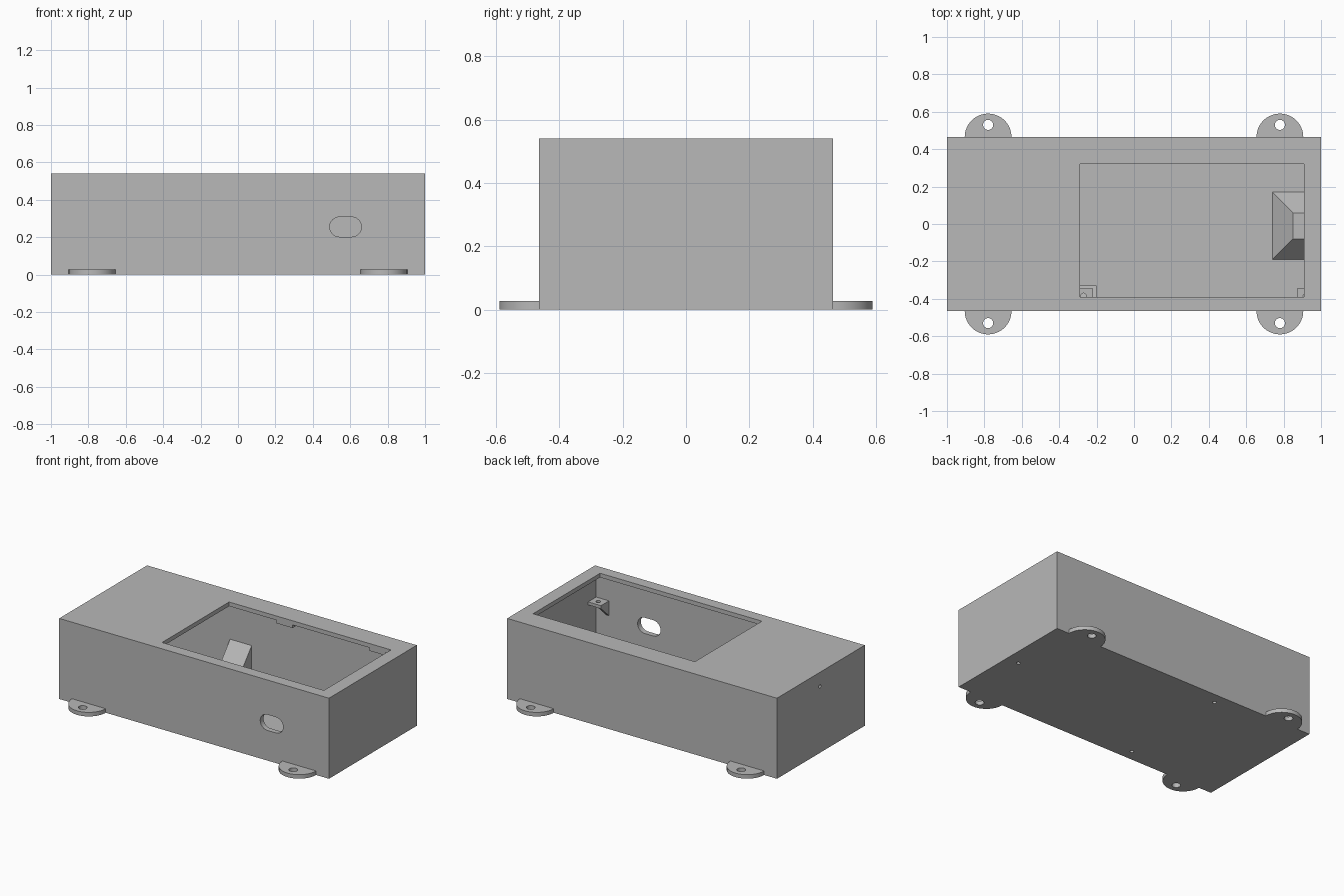
import bpy, bmesh
from math import pi, sin, cos
from mathutils import Matrix

if "Cube" in bpy.data.objects:
    bpy.data.objects.remove(bpy.data.objects["Cube"])

GREY = bpy.data.materials.new("plain_grey")
GREY.use_nodes = True
GREY.diffuse_color = (0.48, 0.48, 0.48, 1)
GREY.node_tree.nodes["Principled BSDF"].inputs["Base Color"].default_value = (0.48, 0.48, 0.48, 1)


def finish(name, bm):
    bmesh.ops.recalc_face_normals(bm, faces=bm.faces)
    mesh = bpy.data.meshes.new(name)
    bm.to_mesh(mesh)
    bm.free()
    mesh.materials.append(GREY)
    ob = bpy.data.objects.new(name, mesh)
    bpy.context.collection.objects.link(ob)
    return ob


def extrude(name, points, depth):
    """Extrude a planar polygon of 3D points along a vector."""
    bm = bmesh.new()
    face = bm.faces.new([bm.verts.new(p) for p in points])
    ext = bmesh.ops.extrude_face_region(bm, geom=[face])
    moved = [g for g in ext["geom"] if isinstance(g, bmesh.types.BMVert)]
    bmesh.ops.translate(bm, verts=moved, vec=depth)
    return finish(name, bm)


def box(name, x0, x1, y0, y1, z0, z1):
    return extrude(name, [(x0, y0, z0), (x1, y0, z0), (x1, y1, z0), (x0, y1, z0)], (0, 0, z1 - z0))


def rod(name, center, radius, length, axis="Z"):
    bm = bmesh.new()
    bmesh.ops.create_cone(bm, cap_ends=True, segments=24, radius1=radius, radius2=radius, depth=length)
    turn = Matrix.Rotation(pi / 2, 4, "Y") if axis == "X" else Matrix()
    bmesh.ops.transform(bm, matrix=Matrix.Translation(center) @ turn, verts=bm.verts)
    return finish(name, bm)


def cut(target, cutter):
    cutter.hide_render = True
    mod = target.modifiers.new("cut", "BOOLEAN")
    mod.operation, mod.solver, mod.object = "DIFFERENCE", "EXACT", cutter
    bpy.context.view_layer.objects.active = target
    bpy.ops.object.modifier_apply(modifier=mod.name)
    bpy.data.objects.remove(cutter)


def smooth(ob):
    bpy.ops.object.select_all(action="DESELECT")
    ob.select_set(True)
    bpy.context.view_layer.objects.active = ob
    bpy.ops.object.shade_smooth_by_angle(angle=0.5)


# Hollow case with a window in the top
FLOOR, CEILING, HEIGHT = 0.027, 0.512, 0.54
HALF_Y, IN_X, IN_Y = 0.465, 0.967, 0.43
case = box("case", -1, 1, -HALF_Y, HALF_Y, 0, HEIGHT)
cut(case, box("cavity", -IN_X, IN_X, -IN_Y, IN_Y, FLOOR, CEILING))
cut(case, box("window", -0.29, 0.91, -0.39, 0.32, CEILING - 0.05, HEIGHT + 0.1))

# Rounded slot through the front wall
slot = []
for i in range(26):
    side = 1 if i < 13 else -1
    a = -pi / 2 + pi * (i if i < 13 else i - 1) / 12
    slot.append((0.575 + side * 0.032 + 0.053 * cos(a), -0.6, 0.255 + 0.053 * sin(a)))
cut(case, extrude("slot", slot, (0, 0.3, 0)))

# Small screw holes in the floor and one side wall
for x, y in ((0.908, -0.01), (-0.31, 0.39), (-0.31, -0.39)):
    cut(case, rod("screw_hole", (x, y, 0), 0.012, 0.08))
cut(case, rod("side_hole", (-1, 0.01, 0.445), 0.011, 0.2, "X"))
smooth(case)

# Half-round mounting ears with holes
for sx, side in ((-1, "right"), (1, "left")):
    for sy, end in ((-1, "front"), (1, "back")):
        arc = [(sx * 0.78 + 0.125 * cos(pi * i / 32), sy * (HALF_Y + 0.125 * sin(pi * i / 32)), 0)
               for i in range(33)]
        ear = extrude(f"{end}_{side}_ear", arc, (0, 0, FLOOR))
        cut(ear, rod("ear_hole", (sx * 0.78, sy * 0.53, 0), 0.027, 0.2))
        smooth(ear)

# Sloped screw bosses on the long walls
for sy, end in ((-1, "front"), (1, "back")):
    outline = [(y, z) for y, z in ((0.33, FLOOR), (IN_Y, FLOOR), (IN_Y, 0.23), (0.33, 0.11))]
    extrude(f"{end}_boss", [(-0.36, sy * y, z) for y, z in outline], (0.16, 0, 0))

# Flared boss on the end wall
bm = bmesh.new()
rings = []
for x, low, high, z in ((0.74, -0.19, 0.17, FLOOR), (0.85, -0.08, 0.06, 0.15)):
    rings.append([bm.verts.new(p) for p in ((x, low, z), (IN_X, low, z), (IN_X, high, z), (x, high, z))])
for ring in rings:
    bm.faces.new(ring)
for i in range(4):
    j = (i + 1) % 4
    bm.faces.new((rings[0][i], rings[0][j], rings[1][j], rings[1][i]))
finish("end_boss", bm)

# Brackets on the front wall: drilled shelf with a triangular gusset
for x0, x1, side in ((-0.32, -0.22, "right"), (0.872, IN_X, "left")):
    shelf = box(f"{side}_bracket", x0, x1, -IN_Y, -0.345, 0.33, 0.35)
    cut(shelf, rod("bracket_hole", ((x0 + x1) / 2, -0.385, 0.34), 0.015, 0.1))
    gusset = [(x0, -IN_Y, 0.33), (x0, -0.345, 0.33), (x0, -IN_Y, 0.25)]
    extrude(f"{side}_gusset", gusset, (0.02, 0, 0))

# Retaining tabs under the back edge of the window
for x, side in ((0.12, "right"), (0.81, "left")):
    box(f"{side}_tab", x - 0.06, x + 0.06, 0.322, 0.37, 0.49, CEILING)
